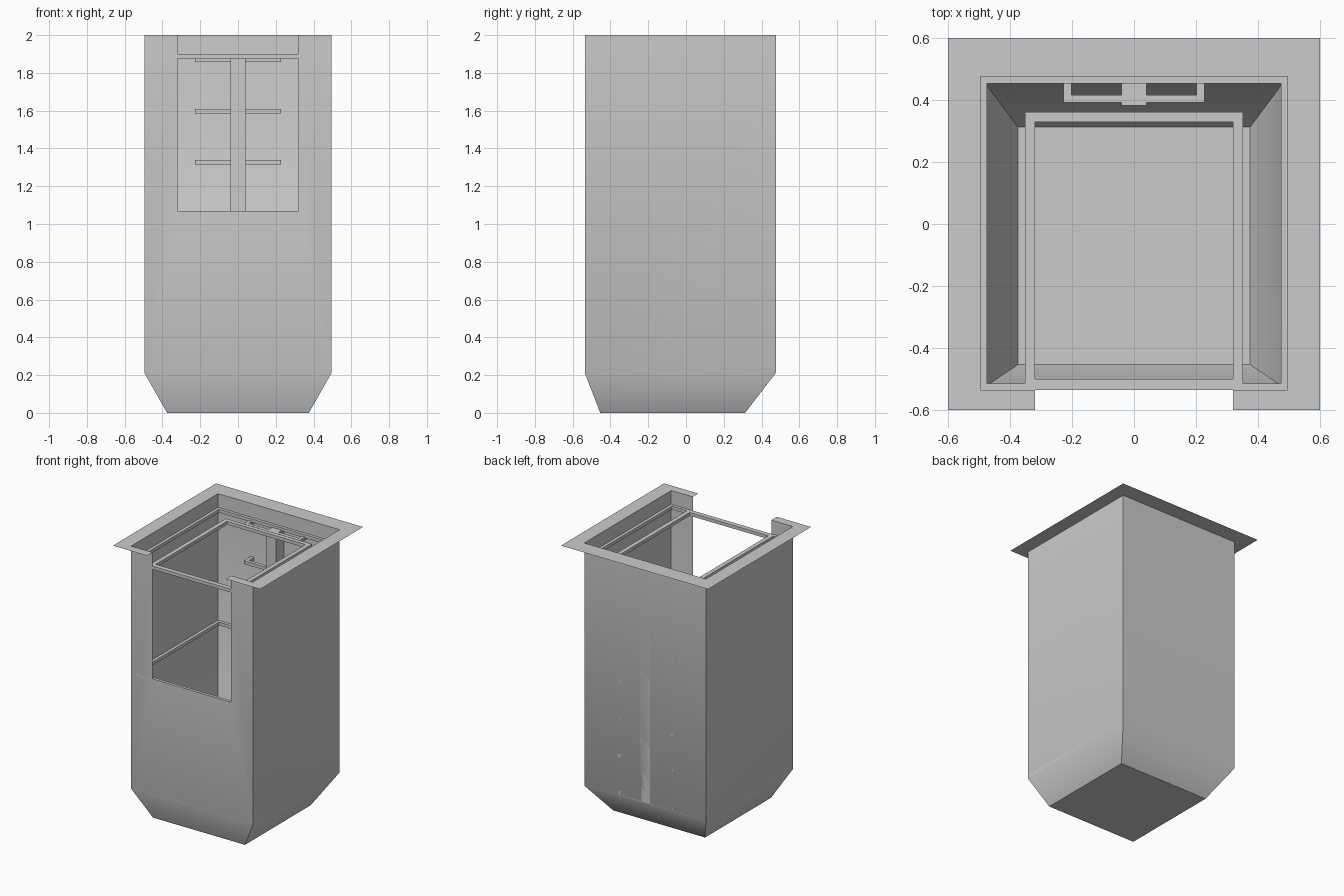
import bpy

if "Cube" in bpy.data.objects:
    bpy.data.objects.remove(bpy.data.objects["Cube"])

X, Y0, Y1 = 0.496, -0.536, 0.476     # shaft wall planes
TOP, KNEE, OPEN_X, OPEN_Z = 2.0, 0.212, 0.32, 1.047


def make(name, verts, faces):
    mesh = bpy.data.meshes.new(name)
    mesh.from_pydata(verts, [], faces)
    mesh.update()
    ob = bpy.data.objects.new(name, mesh)
    bpy.context.collection.objects.link(ob)
    return ob


def rect(x, y0, y1, z):
    return [(-x, y0, z), (x, y0, z), (x, y1, z), (-x, y1, z)]


def box(name, x0, x1, y0, y1, z0, z1):
    v = [(x, y, z) for z in (z0, z1) for x, y in ((x0, y0), (x1, y0), (x1, y1), (x0, y1))]
    return make(name, v, [(3, 2, 1, 0), (4, 5, 6, 7)] +
                [(i, (i + 1) % 4, (i + 1) % 4 + 4, i + 4) for i in range(4)])


def frame(name, x, y0, y1, width, z0, z1):
    """Rectangular ring with a square section."""
    w = width
    v = (rect(x, y0, y1, z0) + rect(x, y0, y1, z1) +
         rect(x - w, y0 + w, y1 - w, z1) + rect(x - w, y0 + w, y1 - w, z0))
    f = []
    for i in range(4):
        j = (i + 1) % 4
        for a in range(4):
            b = (a + 1) % 4
            f.append((a * 4 + i, a * 4 + j, b * 4 + j, b * 4 + i))
    return make(name, v, f)


# thin shaft with tapered foot and an opening in the front wall
v = rect(0.375, -0.454, 0.313, 0) + rect(X, Y0, Y1, KNEE) + rect(X, Y0, Y1, TOP)
v += [(OPEN_X, Y0, TOP), (OPEN_X, Y0, OPEN_Z), (-OPEN_X, Y0, OPEN_Z), (-OPEN_X, Y0, TOP)]
f = [(3, 2, 1, 0)]
f += [(i, (i + 1) % 4, (i + 1) % 4 + 4, i + 4) for i in range(4)]
f += [(i + 4, (i + 1) % 4 + 4, (i + 1) % 4 + 8, i + 8) for i in (1, 2, 3)]
f += [(4, 5, 13, 14), (5, 9, 12, 13), (4, 14, 15, 8)]
shaft = make("shaft", v, f)
bpy.context.view_layer.objects.active = shaft
shaft.select_set(True)
bpy.ops.object.shade_smooth_by_angle(angle=0.75)

# flat ground rim around the top, broken at the front opening
R = 0.6
rim = [(-OPEN_X, -R), (-R, -R), (-R, R), (R, R), (R, -R), (OPEN_X, -R)]
inner = [(-OPEN_X, Y0), (-X, Y0), (-X, Y1), (X, Y1), (X, Y0), (OPEN_X, Y0)]
make("ground_rim", [(x, y, TOP) for x, y in rim + inner],
     [(i, i + 6, i + 7, i + 1) for i in range(5)])

# stiffening ledges inside the shaft
for z in (0.23, 1.056, 1.887):
    frame("wall_ledge", X, Y0, Y1, 0.022, z - 0.012, z + 0.012)

# hatch frame near the top
frame("hatch_frame", 0.352, -0.532, 0.361, 0.032, 1.875, 1.899)

# ladder: central post with U-shaped rungs on the back wall
box("ladder_post", -0.04, 0.04, 0.383, Y1, 0.22, 1.882)
for k in range(7):
    z = 1.87 - 0.272 * k
    z0, z1 = z - 0.012, z + 0.012
    box("ladder_rung", -0.227, 0.227, 0.392, 0.417, z0, z1)
    for s in (-1, 1):
        a, b = sorted((s * 0.202, s * 0.227))
        box("rung_bracket", a, b, 0.417, Y1, z0, z1)
